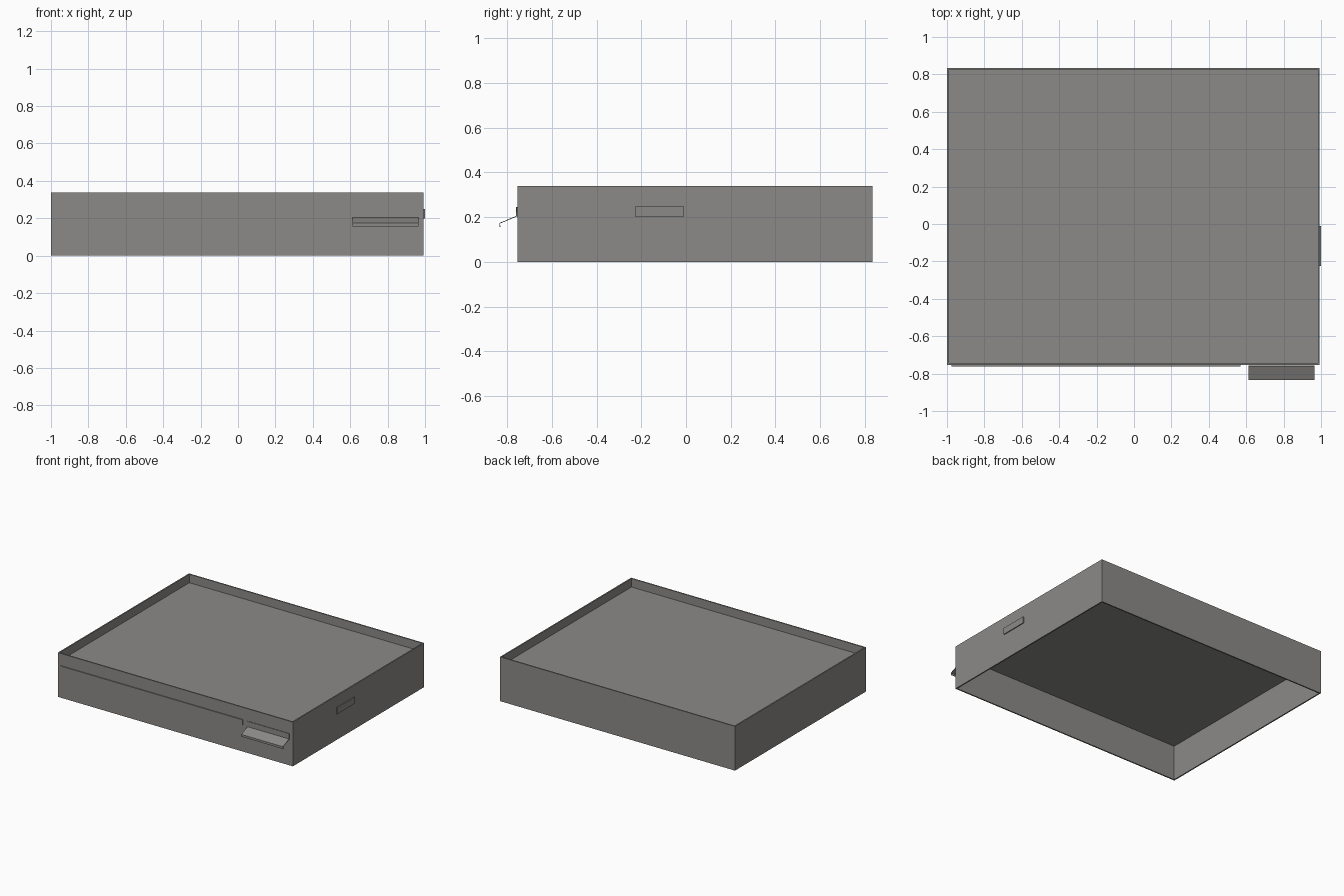
import bpy
import bmesh

cube = bpy.data.objects.get("Cube")
if cube:
    bpy.data.objects.remove(cube)

# One warm grey for the whole model
grey = bpy.data.materials.new("warm grey")
grey.use_nodes = True
colour = (0.26, 0.255, 0.245, 1)
grey.diffuse_color = colour
grey.node_tree.nodes["Principled BSDF"].inputs["Base Color"].default_value = colour

LEFT, RIGHT = -1.0, 0.993
FRONT, BACK = -0.754, 0.835
HEIGHT, WALL, PLATE = 0.339, 0.01, 0.007


def finish(name, bm):
    bmesh.ops.recalc_face_normals(bm, faces=bm.faces)
    mesh = bpy.data.meshes.new(name)
    bm.to_mesh(mesh)
    bm.free()
    mesh.materials.append(grey)
    obj = bpy.data.objects.new(name, mesh)
    bpy.context.collection.objects.link(obj)
    return obj


def box(name, low, high):
    bm = bmesh.new()
    bmesh.ops.create_cube(bm, size=1)
    for v in bm.verts:
        v.co = [(a + b) / 2 + c * (b - a) for a, b, c in zip(low, high, v.co)]
    return finish(name, bm)


# Open frame: four sides without top or bottom, thickened inwards
bm = bmesh.new()
corners = [(LEFT, FRONT), (RIGHT, FRONT), (RIGHT, BACK), (LEFT, BACK)]
low = [bm.verts.new((x, y, 0)) for x, y in corners]
high = [bm.verts.new((x, y, HEIGHT)) for x, y in corners]
for i in range(4):
    j = (i + 1) % 4
    bm.faces.new((low[i], low[j], high[j], high[i]))
frame = finish("frame_walls", bm)
solid = frame.modifiers.new("thickness", "SOLIDIFY")
solid.thickness = WALL
solid.offset = -1
solid.use_even_offset = True

# Recessed panel inside the frame
box("recessed_panel", (LEFT + WALL, FRONT + WALL, 0.268),
    (RIGHT - WALL, BACK - WALL, 0.274))

# Thin plates on the front and on the left side
box("front_strip", (-0.975, FRONT - PLATE, 0.203), (0.57, FRONT, 0.246))
box("side_plate", (RIGHT, -0.225, 0.2), (RIGHT + PLATE, -0.012, 0.25))

# Handle: a bent sheet with a flange, a sloping face and a lip
profile = [(FRONT - PLATE, 0.246), (FRONT - PLATE, 0.205), (-0.835, 0.174), (-0.835, 0.157)]
bm = bmesh.new()
rows = [[bm.verts.new((x, y, z)) for x in (0.613, 0.966)] for y, z in profile]
for a, b in zip(rows, rows[1:]):
    bm.faces.new((a[0], b[0], b[1], a[1]))
handle = finish("front_handle", bm)
solid = handle.modifiers.new("thickness", "SOLIDIFY")
solid.thickness = 0.004
solid.offset = -1
